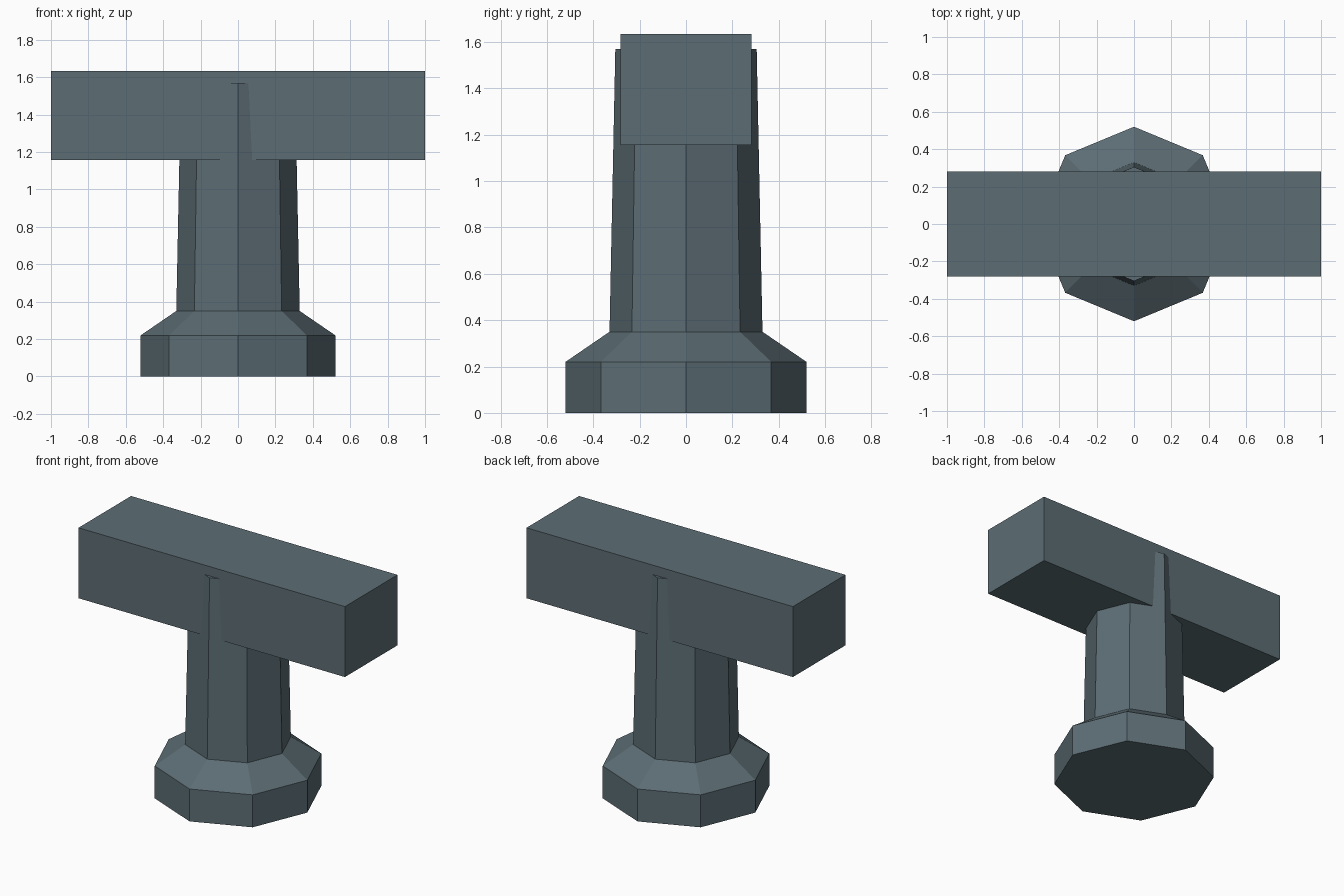
import bpy
import bmesh
import math

if "Cube" in bpy.data.objects:
    bpy.data.objects.remove(bpy.data.objects["Cube"])

steel = bpy.data.materials.new("slate_grey")
steel.diffuse_color = (0.107, 0.153, 0.175, 1)
steel.use_nodes = True
steel.node_tree.nodes["Principled BSDF"].inputs["Base Color"].default_value = steel.diffuse_color


def finish(name, bm):
    bmesh.ops.recalc_face_normals(bm, faces=bm.faces)
    mesh = bpy.data.meshes.new(name)
    bm.to_mesh(mesh)
    bm.free()
    mesh.materials.append(steel)
    obj = bpy.data.objects.new(name, mesh)
    bpy.context.collection.objects.link(obj)
    return obj


def octagon_stack(name, profile):
    """Flat-faced eight-sided solid from (radius, height) pairs."""
    bm = bmesh.new()
    rings = [[bm.verts.new((r * math.cos(i * math.pi / 4),
                            r * math.sin(i * math.pi / 4), z))
              for i in range(8)] for r, z in profile]
    for low, high in zip(rings, rings[1:]):
        for i in range(8):
            j = (i + 1) % 8
            bm.faces.new((low[i], low[j], high[j], high[i]))
    bm.faces.new(rings[0][::-1])
    bm.faces.new(rings[-1])
    return finish(name, bm)


# Foot, sloped collar and tapering post in one solid
octagon_stack("pedestal", [(0.52, 0), (0.52, 0.22), (0.33, 0.35), (0.305, 1.57)])

# Crossbeam resting over the post
bm = bmesh.new()
bmesh.ops.create_cube(bm, size=1)
bmesh.ops.scale(bm, vec=(2.0, 0.564, 0.478), verts=bm.verts)
bmesh.ops.translate(bm, vec=(0, 0, 1.395), verts=bm.verts)
finish("crossbeam", bm)
